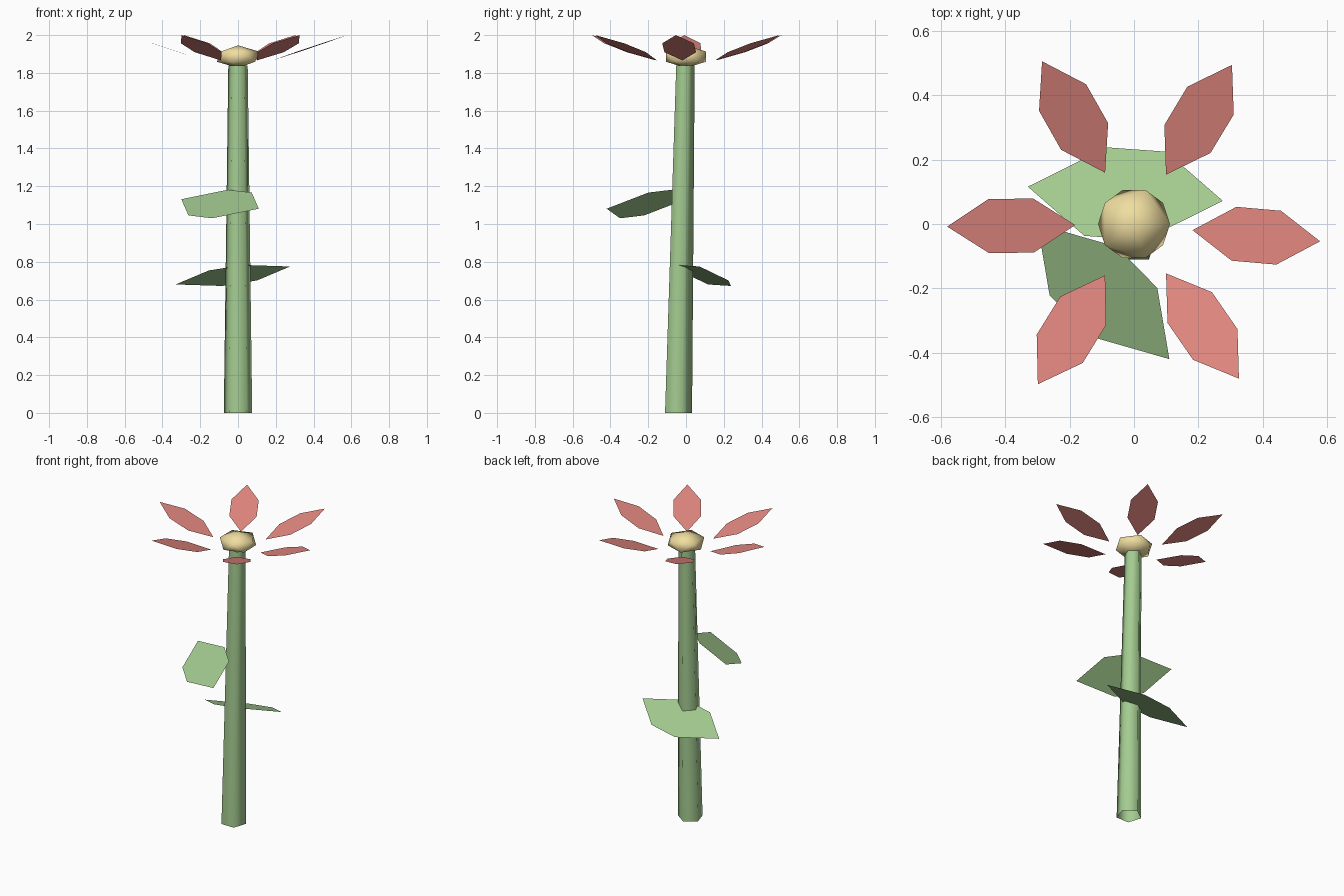
import bpy, bmesh, math
from mathutils import Vector, Matrix

if "Cube" in bpy.data.objects:
    bpy.data.objects.remove(bpy.data.objects["Cube"])


def material(name, rgb):
    m = bpy.data.materials.new(name)
    m.diffuse_color = (*rgb, 1)
    m.use_nodes = True
    m.node_tree.nodes["Principled BSDF"].inputs["Base Color"].default_value = m.diffuse_color
    return m


def add_object(name, bm, mat, smooth=False):
    me = bpy.data.meshes.new(name)
    bm.to_mesh(me)
    bm.free()
    for p in me.polygons:
        p.use_smooth = smooth
    me.materials.append(mat)
    ob = bpy.data.objects.new(name, me)
    bpy.context.collection.objects.link(ob)
    return ob


def blade(name, centre, tip, side, ratio, mat):
    """Flat six-sided blade: two pointed tips and two parallel sides."""
    c, t, w = Vector(centre), Vector(tip), Vector(side)
    bm = bmesh.new()
    offsets = (t, t * ratio + w, -t * ratio + w, -t, -t * ratio - w, t * ratio - w)
    bm.faces.new([bm.verts.new(c + o) for o in offsets])
    return add_object(name, bm, mat)


green = material("leaf_green", (0.37, 0.60, 0.28))
red = material("petal_red", (0.75, 0.24, 0.21))
yellow = material("centre_yellow", (0.87, 0.73, 0.35))

# Stem: open, tapered, slightly leaning five-sided tube
bm = bmesh.new()
rings = []
for y, z, r in ((-0.047, 0, 0.079), (-0.008, 1.84, 0.054)):
    angles = [math.radians(90 + 72 * i) for i in range(5)]
    rings.append([bm.verts.new((r * math.cos(a), y + r * math.sin(a), z)) for a in angles])
low, high = rings
for i in range(5):
    j = (i + 1) % 5
    bm.faces.new((low[i], low[j], high[j], high[i]))
add_object("stem", bm, green, True)

# Flower centre: flattened icosahedron
bm = bmesh.new()
bmesh.ops.create_icosphere(bm, subdivisions=1, radius=1)
bmesh.ops.transform(bm, verts=bm.verts,
                    matrix=Matrix.Translation((0, 0, 1.886)) @ Matrix.Diagonal((0.125, 0.125, 0.06, 1)))
add_object("flower_centre", bm, yellow, True)

# Petals: (angle of the inner tip, direction the petal points)
for i, (base, heading) in enumerate(((-6, -5), (57, 59), (119.4, 119.5),
                                     (181, 180.7), (240.6, 238.3), (-57, -55.3))):
    b, h = math.radians(base), math.radians(heading)
    d = Vector((math.cos(h), math.sin(h), 0))
    inner = Vector((math.cos(b), math.sin(b), 0)) * 0.183
    blade(f"petal_{i + 1}", inner + d * 0.199 + Vector((0, 0, 1.933)),
          d * 0.199 + Vector((0, 0, 0.067)), Vector((-d.y, d.x, 0)) * 0.084, 0.35, red)

# Leaves
blade("lower_leaf", (-0.027, 0.094, 0.7275), (0.303, -0.022, 0.0475), (0.035, 0.1375, -0.041), 0.305, green)
blade("upper_leaf", (-0.095, -0.21, 1.106), (0.205, -0.21, -0.025), (0.105, 0.075, 0.068), 0.305, green)
